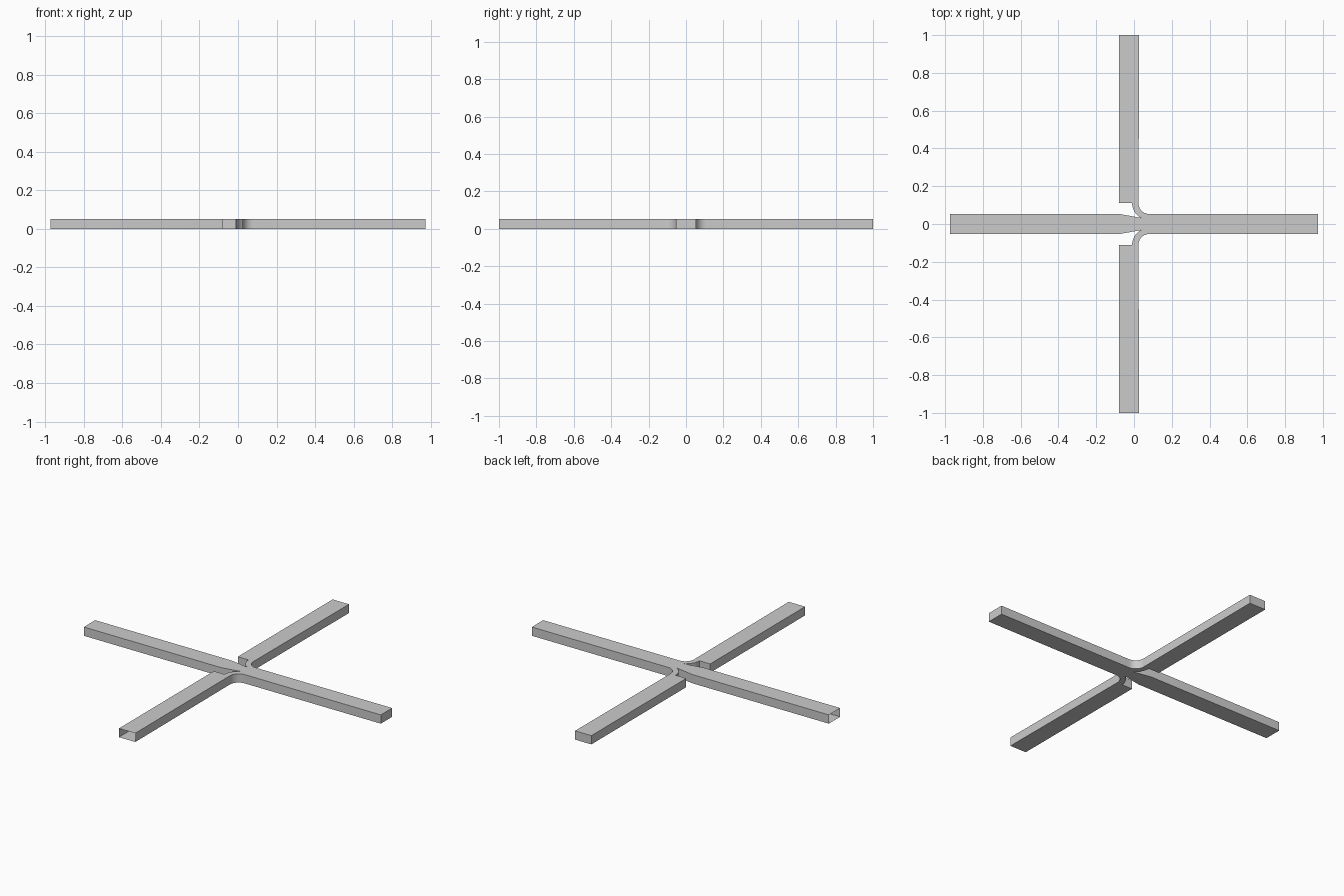
import bpy, bmesh
from math import cos, sin, radians

if "Cube" in bpy.data.objects:
    bpy.data.objects.remove(bpy.data.objects["Cube"])

HEIGHT = 0.052
HALF = 0.053          # half width of the x arms
X_END, Y_END = 0.973, 1.0


def arc(cx, cy, r, a0, a1, n):
    steps = [radians(a0 + (a1 - a0) * i / n) for i in range(n + 1)]
    return [(cx + r * cos(a), cy + r * sin(a)) for a in steps]


# Upper half of the junction outline, from the +x end round to the -x end
upper = [(X_END, HALF)]
upper += arc(0.08, 0.109, 0.056, 270, 180, 10)            # outer fillet
upper += [(0.027, Y_END), (-0.08, Y_END), (-0.08, 0.112)]  # side arm
upper += arc(0.08, 0.112, 0.09, 180, 242, 8)              # inner curve to the gap tip
upper += [(-0.077, HALF), (-X_END, HALF)]                 # tapered entry arm
outline = upper + [(x, -y) for x, y in reversed(upper)]

# Hollow junction shell: extruded outline
bm = bmesh.new()
base = bm.faces.new([bm.verts.new((x, y, 0)) for x, y in outline])
ext = bmesh.ops.extrude_face_region(bm, geom=[base], use_keep_orig=True)
top = [v for v in ext["geom"] if isinstance(v, bmesh.types.BMVert)]
bmesh.ops.translate(bm, verts=top, vec=(0, 0, HEIGHT))
bmesh.ops.recalc_face_normals(bm, faces=bm.faces[:])

# Open the -x and -y ends
ends = [f for f in bm.faces
        if all(v.co.x < -X_END + 1e-4 for v in f.verts)
        or all(v.co.y < -Y_END + 1e-4 for v in f.verts)]
bmesh.ops.delete(bm, geom=ends, context="FACES_ONLY")
bmesh.ops.triangulate(bm, faces=[f for f in bm.faces if len(f.verts) > 4])

mesh = bpy.data.meshes.new("cross_junction")
bm.to_mesh(mesh)
bm.free()
junction = bpy.data.objects.new("cross_junction", mesh)
bpy.context.collection.objects.link(junction)

# Smooth the curved walls only
bpy.context.view_layer.objects.active = junction
junction.select_set(True)
bpy.ops.object.shade_smooth_by_angle(angle=radians(25))
